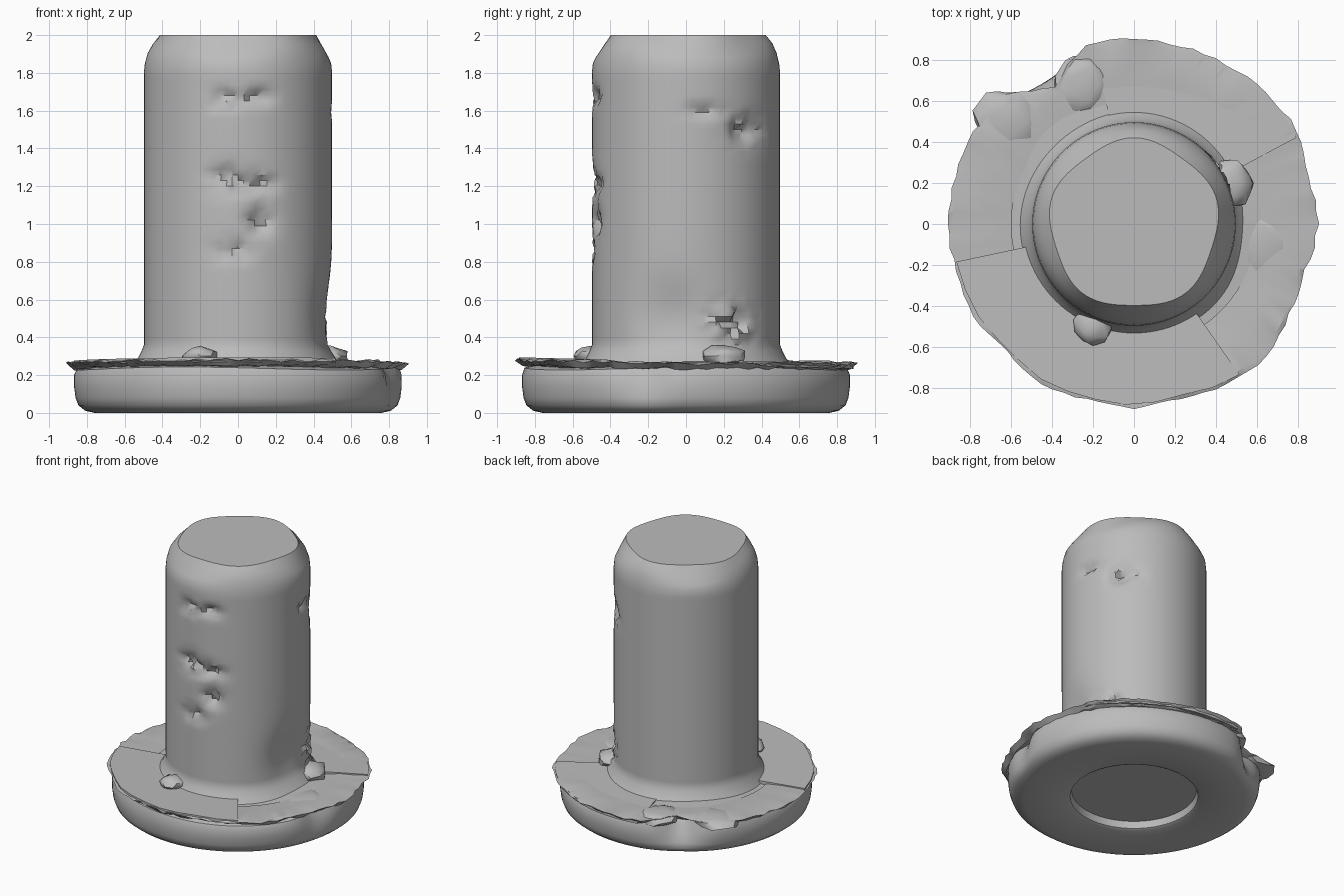
import bpy, bmesh, math, random
from math import radians, cos, sin, exp

random.seed(4)
if "Cube" in bpy.data.objects:
    bpy.data.objects.remove(bpy.data.objects["Cube"], do_unlink=True)

grey = bpy.data.materials.new("plain grey")
grey.use_nodes = True
GREY = (0.5, 0.5, 0.5, 1)
grey.diffuse_color = GREY
grey.node_tree.nodes["Principled BSDF"].inputs["Base Color"].default_value = GREY
SIDES = 96


def finish(name, bm, angle=35):
    bmesh.ops.recalc_face_normals(bm, faces=bm.faces)
    mesh = bpy.data.meshes.new(name)
    bm.to_mesh(mesh)
    bm.free()
    mesh.materials.append(grey)
    obj = bpy.data.objects.new(name, mesh)
    bpy.context.collection.objects.link(obj)
    bpy.ops.object.select_all(action="DESELECT")
    obj.select_set(True)
    bpy.context.view_layer.objects.active = obj
    bpy.ops.object.shade_smooth_by_angle(angle=radians(angle))
    return obj


def lathe(name, profile, shape, angle=35, caps=True):
    """Turn a profile, letting shape(degrees, r, z) disturb each point."""
    bm = bmesh.new()
    rings = []
    for r, z in profile:
        ring = []
        for i in range(SIDES):
            deg = 360 * i / SIDES
            rr, zz = shape(deg, r, z)
            ring.append(bm.verts.new((rr * cos(radians(deg)), rr * sin(radians(deg)), zz)))
        rings.append(ring)
    for a, b in zip(rings, rings[1:]):
        for i in range(SIDES):
            j = (i + 1) % SIDES
            bm.faces.new((a[i], a[j], b[j], b[i]))
    if caps:
        bm.faces.new(rings[0])
        bm.faces.new(rings[-1])
    return finish(name, bm, angle)


def turn(deg, centre):
    return (deg - centre + 180) % 360 - 180


# Worn patches on the stem: direction, height, angular and vertical spread, depth, roughness
DENTS = [
    (262, 1.66, 8, .05, .03, .03), (282, 1.67, 9, .04, .03, .03),
    (264, 1.24, 11, .07, .04, .03), (284, 1.21, 9, .05, .04, .03),
    (284, 1.02, 8, .07, .05, .03), (266, .86, 10, .05, .03, .03),
    (12, 1.6, 12, .03, .03, .02), (42, 1.49, 11, .07, .05, .04),
    (30, .46, 13, .1, .02, .05), (352, .5, 22, .2, .05, 0),
]


def stem_shape(deg, r, z):
    for centre, height, wide, tall, depth, rough in DENTS:
        w = exp(-(turn(deg, centre) / wide) ** 2 - ((z - height) / tall) ** 2)
        r -= w * (depth + random.uniform(-rough, rough))
    # uneven broken rim at the top
    if z > 1.9:
        r += .012 * sin(radians(5 * deg)) * (z - 1.9) * 10
        z -= .015 * (1 + sin(radians(3 * deg + 40))) * (r > .43)
    return r, z


profile = [(.56, .25), (.53, .29), (.51, .33)]
profile += [(.498, .36 + .03 * k) for k in range(49)]
profile += [(.493, 1.85), (.478, 1.91), (.45, 1.96), (.41, 2.0)]
lathe("stem", profile, stem_shape, 40)

# Rim radius every fifteen degrees, with a notch at the back
RIM = [.9, .88, .92, .91, .9, .9, .9, .91, .77, .88, .91, .9,
       .91, .9, .9, .88, .9, .89, .9, .88, .91, .92, .88, .87]


def rim(deg):
    k = deg / 15
    i = int(k) % 24
    return RIM[i] + (RIM[(i + 1) % 24] - RIM[i]) * (k - int(k))


def flange_shape(deg, r, z):
    notch = exp(-(turn(deg, 122) / 9) ** 2)
    gouge = exp(-(turn(deg, 345) / 8) ** 2)
    if r > .75:
        height = min(1, z / .22)
        r -= (.14 * notch + .06 * gouge) * height
    if z > .2:
        z += .008 * sin(radians(3 * deg + 60))
    return r, z


# Rounded disc with a shallow round recess underneath
lathe("flange", [(.43, .06), (.44, .01), (.46, 0), (.76, 0), (.81, .012), (.845, .04),
                 (.86, .08), (.868, .14), (.868, .2), (.855, .235), (.8, .25),
                 (.66, .25), (.48, .27)], flange_shape, 45)


def lip_shape(deg, r, z):
    # outer points follow the ragged rim, which rises towards the front
    if r > .8:
        r = rim(deg) * r + random.uniform(-.008, .008)
        z += .018 * max(0, -sin(radians(deg))) + random.uniform(-.01, .008)
    return r, z


lathe("ragged_lip", [(.85, .225), (.96, .235), (1, .262), (.97, .268), (.72, .268), (.6, .26)],
      lip_shape, 25, caps=False)


def plate(name, start, end, inner, z, tilt):
    """Flat torn sheet lying on the flange between two directions."""
    bm = bmesh.new()
    degs = [start + (end - start) * k / 12 for k in range(13)]
    pts = [(rim(d % 360) * .985, d) for d in degs] + [(inner, d) for d in reversed(degs)]
    verts = []
    for r, d in pts:
        x, y = r * cos(radians(d)), r * sin(radians(d))
        verts.append(bm.verts.new((x, y, z + tilt * y)))
    face = bm.faces.new(verts)
    out = bmesh.ops.extrude_face_region(bm, geom=[face])
    for v in out["geom"]:
        if isinstance(v, bmesh.types.BMVert):
            v.co.z -= .025
    return finish(name, bm, 20)


plate("front_sheet", 192, 305, .49, .272, -.025)
plate("back_sheet", 28, 103, .49, .285, -.03)


def lump(name, x, y, z, size, flat):
    bm = bmesh.new()
    bmesh.ops.create_icosphere(bm, subdivisions=2, radius=size)
    for v in bm.verts:
        v.co *= random.uniform(.85, 1.12)
        v.co.z *= flat
        v.co.x, v.co.y, v.co.z = v.co.x + x, v.co.y + y, v.co.z + z
    return finish(name, bm, 50)


# Rough build-up around the notch and the foot of the stem
lump("notch_lump", -.25, .68, .24, .15, .28)
lump("side_lump", -.62, .5, .24, .16, .25)
lump("foot_lump", .47, .2, .3, .12, .5)
lump("right_lump", .64, -.1, .25, .14, .16)
lump("front_lump", -.2, -.5, .3, .1, .5)
